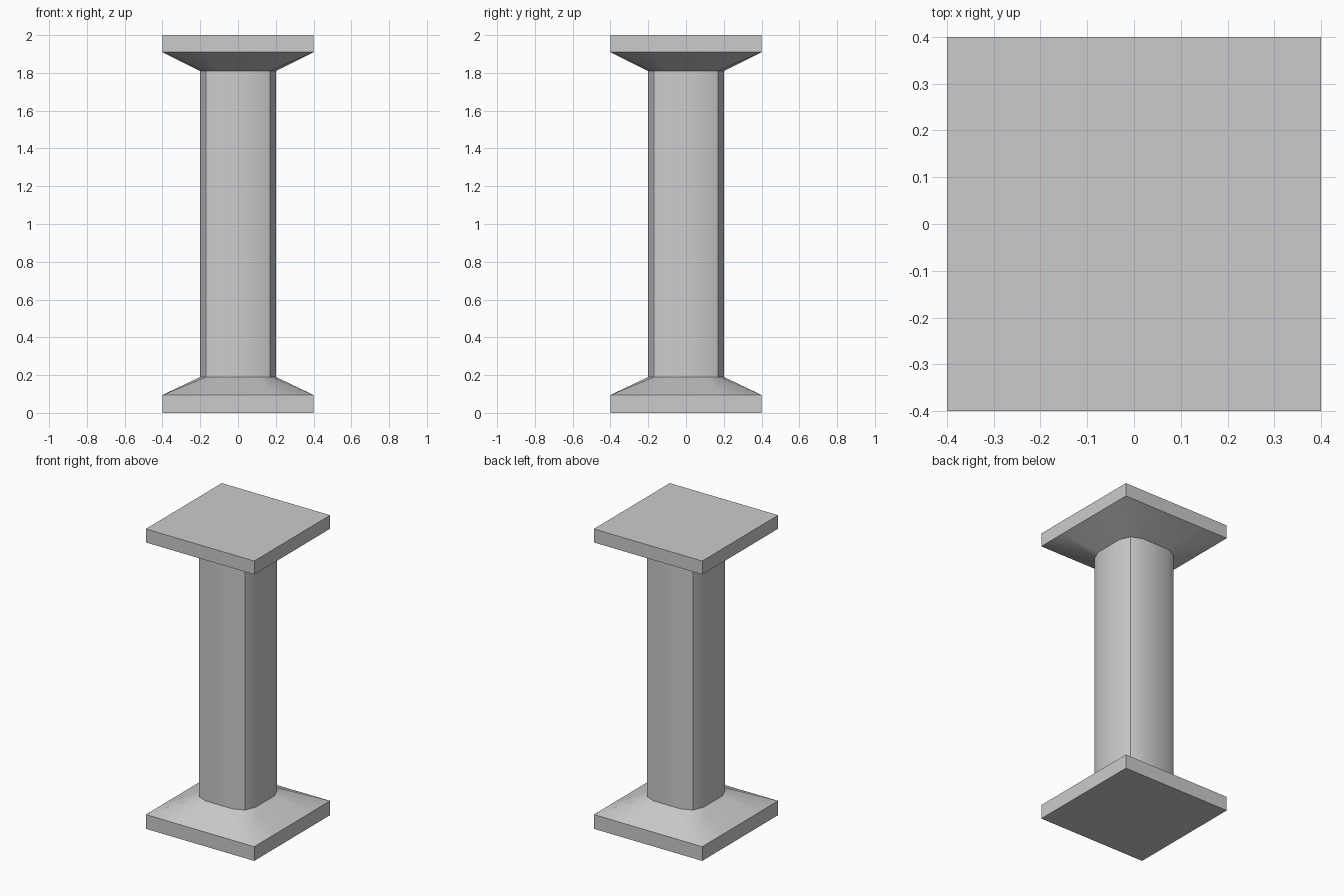
import bpy
import bmesh
import math

if "Cube" in bpy.data.objects:
    bpy.data.objects.remove(bpy.data.objects["Cube"])

stone = bpy.data.materials.new("grey stone")
stone.use_nodes = True
GREY = (0.6, 0.6, 0.6, 1)
stone.diffuse_color = GREY
stone.node_tree.nodes["Principled BSDF"].inputs["Base Color"].default_value = GREY


def ring(corner, side, half_flat):
    """Square outline whose sides bulge from the corners to a flat middle."""
    points = []
    for turn in range(4):
        c, s = math.cos(turn * math.pi / 2), math.sin(turn * math.pi / 2)
        for x, y in ((corner, -corner), (side, -half_flat), (side, half_flat)):
            points.append((x * c - y * s, x * s + y * c))
    return points


# Outlines of the square slabs and the bulged shaft
slab = ring(0.4, 0.4, 0.2)
shaft = ring(0.17, 0.2, 0.1)
levels = [(slab, 0), (slab, 0.095), (shaft, 0.19),
          (shaft, 1.81), (slab, 1.91), (slab, 2)]

# Stack the outlines into one closed pillar
bm = bmesh.new()
loops = [[bm.verts.new((x, y, z)) for x, y in outline] for outline, z in levels]
for low, high in zip(loops, loops[1:]):
    for i in range(len(low)):
        j = (i + 1) % len(low)
        bm.faces.new((low[i], low[j], high[j], high[i]))
bm.faces.new(loops[0][::-1])
bm.faces.new(loops[-1])

mesh = bpy.data.meshes.new("pillar")
bm.to_mesh(mesh)
bm.free()
mesh.materials.append(stone)
pillar = bpy.data.objects.new("pillar", mesh)
bpy.context.collection.objects.link(pillar)

# Smooth the bulged sides, keep the corners crisp
bpy.ops.object.select_all(action="DESELECT")
pillar.select_set(True)
bpy.context.view_layer.objects.active = pillar
bpy.ops.object.shade_smooth_by_angle(angle=math.radians(30))
